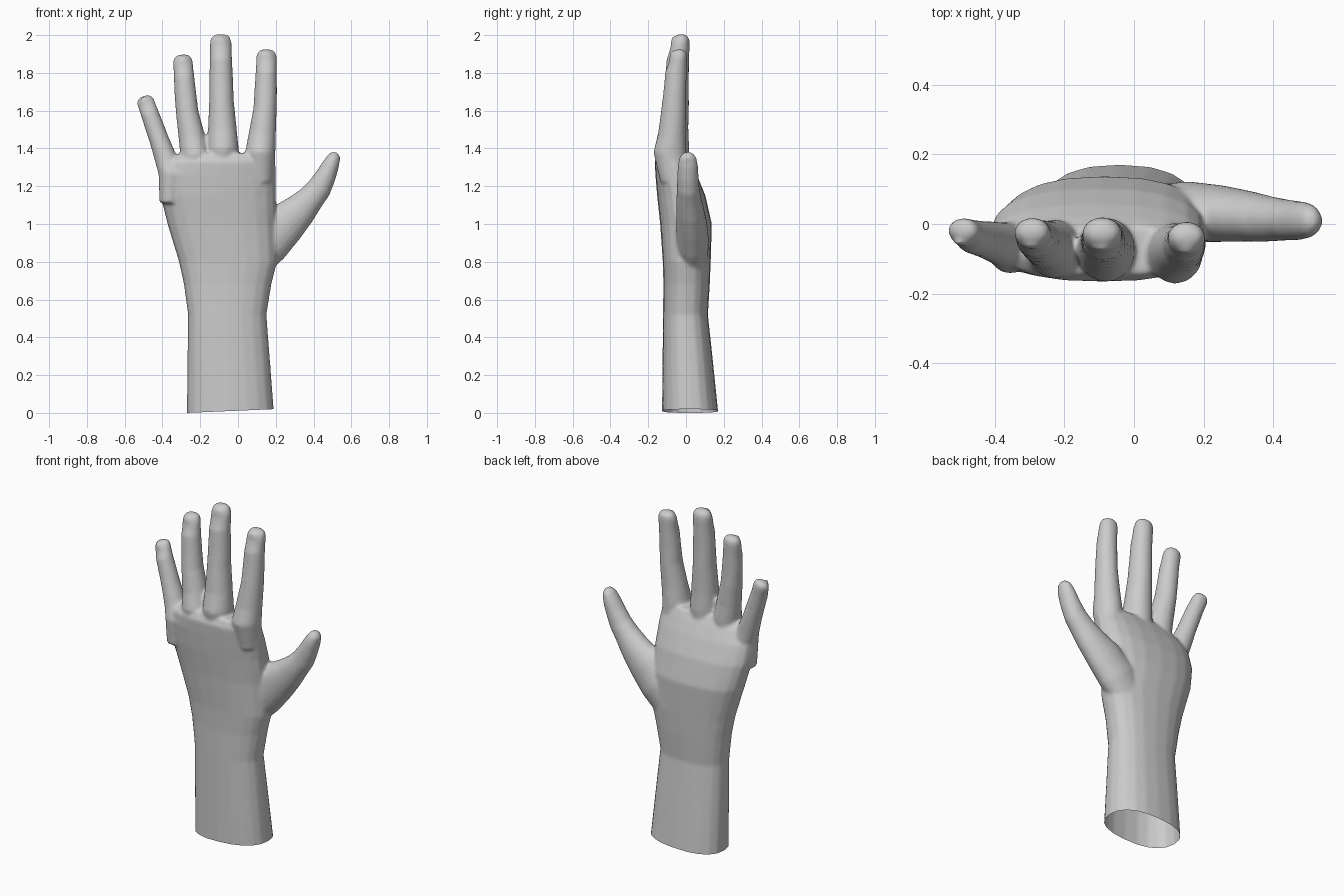
import bpy, bmesh, math
from mathutils import Vector

SIDES = 20
bm = bmesh.new()


def spow(v, p):
    return math.copysign(abs(v) ** p, v)


def loft(rings, power=2.0):
    """Closed tube through rings of (x, y, z, half width, half depth)."""
    pts = [Vector(r[:3]) for r in rings]
    loops = []
    for i, (x, y, z, w, d) in enumerate(rings):
        t = pts[min(i + 1, len(pts) - 1)] - pts[max(i - 1, 0)]
        u = Vector((t.z, 0, -t.x)).normalized()
        if power > 2:
            u = Vector((1, 0, 0))
        loop = []
        for k in range(SIDES):
            a = 2 * math.pi * k / SIDES
            off = u * (w * spow(math.cos(a), 2 / power))
            off += Vector((0, d * spow(math.sin(a), 2 / power), 0))
            loop.append(bm.verts.new(pts[i] + off))
        loops.append(loop)
    for a, b in zip(loops, loops[1:]):
        for k in range(SIDES):
            n = (k + 1) % SIDES
            bm.faces.new((a[k], a[n], b[n], b[k]))
    bm.faces.new(loops[0][::-1])
    bm.faces.new(loops[-1])


# forearm, wrist and palm
loft([(-0.04, 0.026, -0.08, 0.233, 0.155),
      (-0.04, 0.022, 0.00, 0.231, 0.149),
      (-0.05, 0.008, 0.30, 0.218, 0.132),
      (-0.057, -0.003, 0.52, 0.208, 0.119),
      (-0.055, 0.003, 0.68, 0.232, 0.123),
      (-0.053, 0.004, 0.80, 0.260, 0.127),
      (-0.085, 0.000, 1.00, 0.289, 0.137),
      (-0.105, -0.025, 1.15, 0.306, 0.128),
      (-0.107, -0.052, 1.26, 0.308, 0.110),
      (-0.090, -0.072, 1.33, 0.288, 0.094),
      (-0.060, -0.076, 1.375, 0.245, 0.070)], 2.4)

# fingers: knuckle x/z, middle joint x, tip x/z, half widths at base and tip
fingers = [
    (0.118, 1.38, 0.145, 0.152, 1.925, 0.080, 0.055, -0.035),
    (-0.080, 1.40, -0.088, -0.092, 2.005, 0.084, 0.058, -0.025),
    (-0.228, 1.37, -0.272, -0.295, 1.897, 0.078, 0.053, -0.022),
    (-0.355, 1.27, -0.420, -0.500, 1.677, 0.066, 0.047, -0.018)]
for kx, kz, mx, tx, tz, w0, w1, ty in fingers:
    length = tz - kz
    small = w1 / 0.055
    rings = [(kx + 0.03 * (kx + 0.08), -0.065, kz - 0.16, w0 * 0.8, 0.07 * small)]
    # position along finger, width blend, depth, forward shift
    for f, b, d, s in [(0.0, 0.0, 0.088, -0.050), (0.17, 0.3, 0.074, -0.040),
                       (0.42, 0.72, 0.066, -0.030), (0.60, 0.8, 0.060, -0.024),
                       (0.78, 0.95, 0.057, -0.018), (0.83, 1.0, 0.052, -0.012),
                       (0.92, 1.0, 0.046, -0.004), (0.965, 1.25, 0.040, 0.0),
                       (0.99, 2.0, 0.026, 0.0), (1.0, 3.0, 0.014, 0.0)]:
        if f < 0.45:
            x = kx + (mx - kx) * f / 0.45
        else:
            x = mx + (tx - mx) * (f - 0.45) / 0.55
        w = w0 + (w1 - w0) * min(b, 1)
        if b > 1:
            w *= {1.25: 0.9, 2.0: 0.65, 3.0: 0.35}[b]
        rings.append((x, ty + s, kz + f * length, w, d * small))
    loft(rings)
    # fingernail
    f = 0.90
    geo = bmesh.ops.create_uvsphere(bm, u_segments=14, v_segments=8, radius=1)
    lean = (tx - mx) / (0.55 * length)
    for v in geo['verts']:
        c = v.co.copy()
        v.co = Vector((tx - lean * 0.1 * length + c.x * 0.033 * small + lean * c.z * 0.048,
                       ty - 0.041 * small + c.y * 0.012,
                       kz + f * length + c.z * 0.048 * small))

# thumb
loft([(0.06, 0.035, 0.78, 0.10, 0.075), (0.15, 0.035, 0.90, 0.125, 0.088),
      (0.245, 0.030, 1.00, 0.115, 0.082), (0.330, 0.022, 1.075, 0.090, 0.073),
      (0.385, 0.015, 1.135, 0.073, 0.066), (0.430, 0.012, 1.190, 0.066, 0.060),
      (0.465, 0.010, 1.255, 0.055, 0.057), (0.492, 0.010, 1.315, 0.045, 0.053),
      (0.508, 0.010, 1.355, 0.034, 0.044), (0.515, 0.010, 1.372, 0.023, 0.028),
      (0.518, 0.010, 1.380, 0.010, 0.012)])

# thumbnail
geo = bmesh.ops.create_uvsphere(bm, u_segments=14, v_segments=8, radius=1)
for v in geo['verts']:
    c = v.co.copy()
    v.co = Vector((0.523 + c.x * 0.011 + c.z * 0.016, 0.008 + c.y * 0.033, 1.315 + c.z * 0.045))

bmesh.ops.recalc_face_normals(bm, faces=bm.faces)
mesh = bpy.data.meshes.new("hand")
bm.to_mesh(mesh)
bm.free()
hand = bpy.data.objects.new("hand", mesh)
bpy.context.collection.objects.link(hand)
bpy.context.view_layer.objects.active = hand
hand.select_set(True)

# blend all parts into one skin
remesh = hand.modifiers.new("blend", 'REMESH')
remesh.mode = 'VOXEL'
remesh.voxel_size = 0.009
soft = hand.modifiers.new("soften", 'SMOOTH')
soft.factor = 0.5
soft.iterations = 8
for name in ("blend", "soften"):
    bpy.ops.object.modifier_apply(modifier=name)

# open, slightly slanted cut at the forearm
bm = bmesh.new()
bm.from_mesh(hand.data)
bmesh.ops.bisect_plane(bm, geom=bm.verts[:] + bm.edges[:] + bm.faces[:],
                       plane_co=(-0.27, 0, 0), plane_no=(-0.043, 0, 1), clear_inner=True)
bm.to_mesh(hand.data)
bm.free()
bpy.ops.object.shade_smooth()
